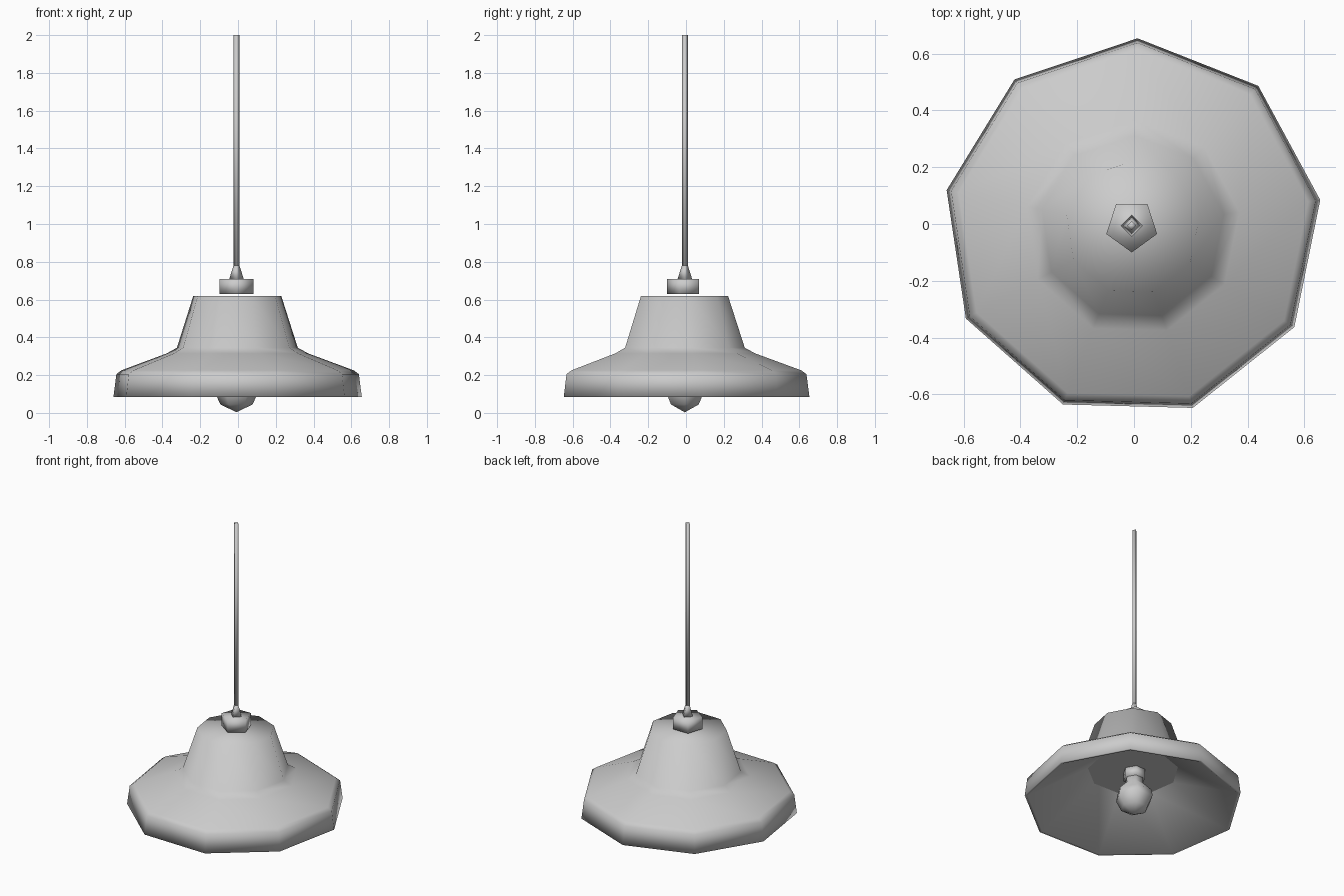
import bpy, bmesh, math

if "Cube" in bpy.data.objects:
    bpy.data.objects.remove(bpy.data.objects["Cube"])


def lathe(name, profile, sides, start, centre, caps=(True, True)):
    """Spin (radius, z) points into a smooth shaded solid with end caps."""
    bm = bmesh.new()
    rings = []
    for r, z in profile:
        ring = []
        for i in range(sides):
            a = math.radians(start + 360 * i / sides)
            ring.append(bm.verts.new((centre[0] + r * math.cos(a),
                                      centre[1] + r * math.sin(a), z)))
        rings.append(ring)
    for a, b in zip(rings, rings[1:]):
        for i in range(sides):
            j = (i + 1) % sides
            bm.faces.new((a[i], a[j], b[j], b[i]))
    if caps[0]:
        bm.faces.new(rings[0])
    if caps[1]:
        bm.faces.new(rings[-1])
    bmesh.ops.remove_doubles(bm, verts=bm.verts, dist=0.0005)
    bmesh.ops.recalc_face_normals(bm, faces=bm.faces)
    for f in bm.faces:
        f.smooth = True
    mesh = bpy.data.meshes.new(name)
    bm.to_mesh(mesh)
    bm.free()
    obj = bpy.data.objects.new(name, mesh)
    bpy.context.collection.objects.link(obj)
    return obj


AXIS = (-0.008, -0.006)
SHADE_AXIS = (-0.005, -0.014)

# Nine-sided shade: outside from top to rim, then a conical inner face
lathe("shade", [(0.237, 0.618), (0.325, 0.345), (0.38, 0.315), (0.625, 0.225),
                (0.652, 0.205), (0.668, 0.083), (0.65, 0.083),
                (0.278, 0.307)],
      9, 88.5, SHADE_AXIS, caps=(True, False))

# Flat plate closing the inside of the shade
plate = lathe("ceiling_plate", [(0.278, 0.315), (0.278, 0.307)],
              9, 88.5, SHADE_AXIS)
plate.data.shade_flat()

# Pentagonal cap above the shade
lathe("cord_cap", [(0.094, 0.63), (0.094, 0.71)], 5, -90, AXIS)

# Tapered strain relief and square cord
lathe("cord_collar", [(0.038, 0.71), (0.016, 0.78)], 4, 0, AXIS)
lathe("cord", [(0.016, 0.77), (0.016, 2.0)], 4, 0, AXIS)

# Bulb holder hanging from the ceiling plate
lathe("bulb_holder", [(0.07, 0.31), (0.07, 0.25)], 6, 0, AXIS)

# Bulb with narrow neck and pointed end
lathe("bulb", [(0.056, 0.26), (0.056, 0.215), (0.112, 0.155), (0.118, 0.115),
               (0.085, 0.045), (0.0001, 0.003)],
      6, 0, AXIS)
